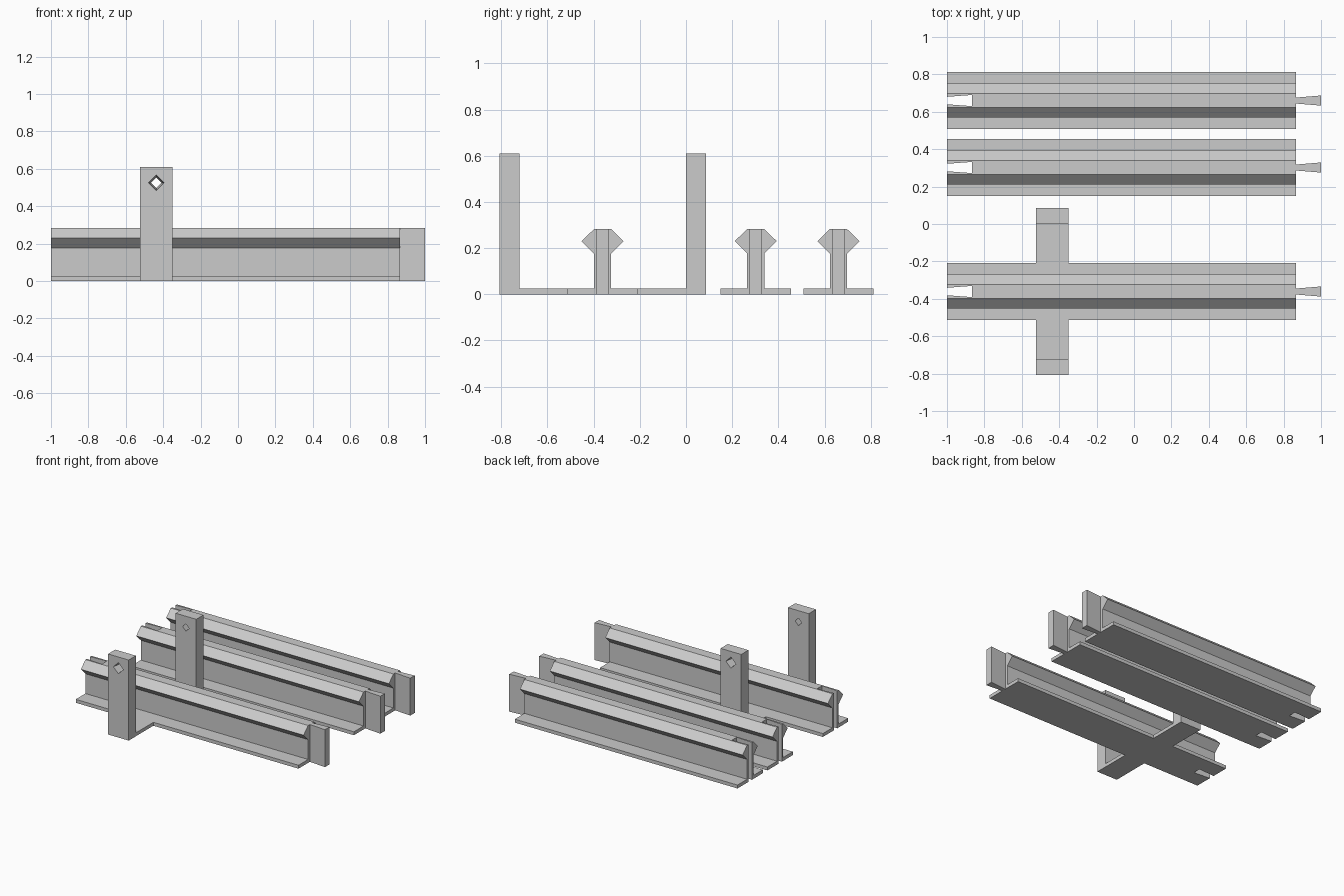
import bpy
import bmesh
from mathutils import Vector

cube = bpy.data.objects.get("Cube")
if cube:
    bpy.data.objects.remove(cube, do_unlink=True)

# Single material
GREY = (0.6, 0.6, 0.6, 1)
grey = bpy.data.materials.new("plain_grey")
grey.use_nodes = True
grey.diffuse_color = GREY
grey.node_tree.nodes["Principled BSDF"].inputs["Base Color"].default_value = GREY


def loft(name, start, end):
    """Solid between two matching outlines of 3D points."""
    bm = bmesh.new()
    a = [bm.verts.new(p) for p in start]
    b = [bm.verts.new(p) for p in end]
    bm.faces.new(a)
    bm.faces.new(b)
    for i in range(len(a)):
        j = (i + 1) % len(a)
        bm.faces.new((a[i], a[j], b[j], b[i]))
    bmesh.ops.recalc_face_normals(bm, faces=bm.faces)
    mesh = bpy.data.meshes.new(name)
    bm.to_mesh(mesh)
    bm.free()
    mesh.materials.append(grey)
    obj = bpy.data.objects.new(name, mesh)
    bpy.context.collection.objects.link(obj)
    return obj


def extrude_x(name, outline, x0, x1):
    return loft(name, [(x0, y, z) for y, z in outline], [(x1, y, z) for y, z in outline])


def extrude_z(name, outline, z0, z1):
    return loft(name, [(x, y, z0) for x, y in outline], [(x, y, z1) for x, y in outline])


def cut(obj, cutter):
    """Subtract the cutter, bake the result and discard the cutter."""
    cutter.hide_render = True
    mod = obj.modifiers.new("cut", "BOOLEAN")
    mod.operation = "DIFFERENCE"
    mod.solver = "EXACT"
    mod.object = cutter
    bpy.context.view_layer.update()
    graph = bpy.context.evaluated_depsgraph_get()
    baked = bpy.data.meshes.new_from_object(obj.evaluated_get(graph))
    obj.modifiers.clear()
    obj.data = baked
    bpy.data.objects.remove(cutter, do_unlink=True)


def dovetail(yc, x0, x1, half0, half1):
    return [(x0, yc - half0), (x1, yc - half1), (x1, yc + half1), (x0, yc + half0)]


HEIGHT = 0.283
BASE = 0.026
RAIL_END = 0.866
FRONT_Y = -0.361

# Half of the rail section, from the foot up to the crown
half_section = [(0.152, 0), (0.152, BASE), (0.037, BASE),
                (0.037, 0.176), (0.091, 0.23), (0.037, HEIGHT)]
section = half_section + [(-y, z) for y, z in reversed(half_section)]

# Three rails, each with a dovetail slot and a matching tongue
for label, yc in (("front", FRONT_Y), ("middle", 0.302), ("back", 0.66)):
    rail = extrude_x(label + "_rail", [(yc + y, z) for y, z in section], -1, RAIL_END)
    slot = dovetail(yc, -1.135, -RAIL_END, 0.01, 0.03)
    cut(rail, extrude_z("slot_cutter", slot, -0.1, 0.5))
    tongue = dovetail(yc, RAIL_END, 1, 0.016, 0.027)
    extrude_z(label + "_tongue", tongue, 0, HEIGHT)

# Pair of L-shaped brackets on the front rail, with tapered diamond holes
X0, X1 = -0.523, -0.35
INNER, POST, OUTER = 0.152, 0.361, 0.447
bracket_section = [(INNER, 0), (OUTER, 0), (OUTER, 0.61),
                   (POST, 0.61), (POST, BASE), (INNER, BASE)]


def diamond(y, r):
    centre = Vector(((X0 + X1) / 2, y, 0.525))
    return [centre + Vector((dx * r, 0, dz * r))
            for dx, dz in ((1, 0), (0, 1), (-1, 0), (0, -1))]


for label, side in (("front", -1), ("back", 1)):
    outline = [(FRONT_Y + side * y, z) for y, z in bracket_section]
    bracket = extrude_x(label + "_bracket", outline, X0, X1)
    # Overshoot both faces so the taper meets them cleanly
    hole = loft("hole_cutter",
                diamond(FRONT_Y + side * (POST - 0.0086), 0.0265),
                diamond(FRONT_Y + side * (OUTER + 0.0086), 0.0435))
    cut(bracket, hole)
